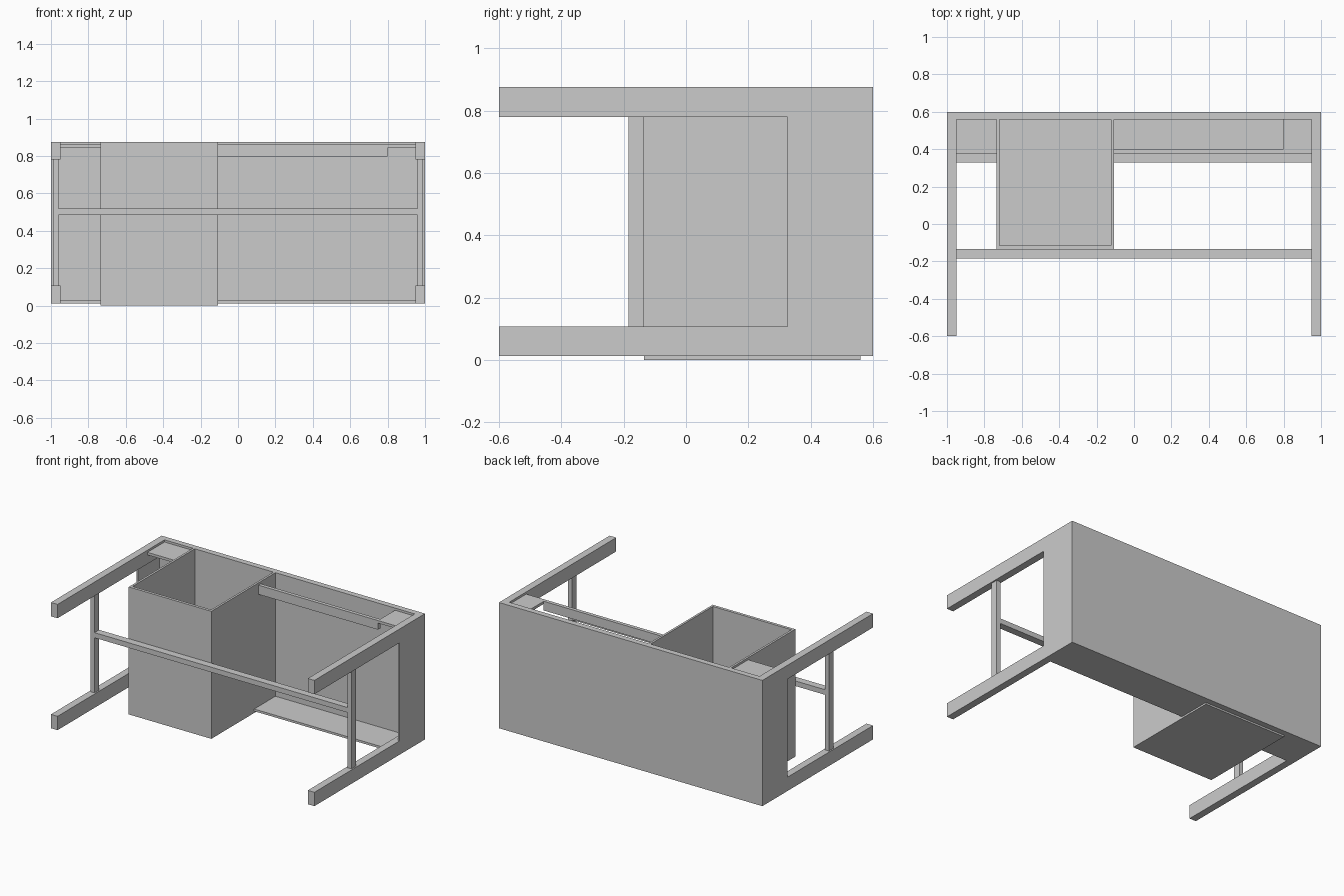
import bpy, bmesh

if "Cube" in bpy.data.objects:
    bpy.data.objects.remove(bpy.data.objects["Cube"])


def boxes(name, parts):
    """One mesh object from boxes given as (x0, x1, y0, y1, z0, z1)."""
    bm = bmesh.new()
    for x0, x1, y0, y1, z0, z1 in parts:
        vs = bmesh.ops.create_cube(bm, size=1)["verts"]
        for v in vs:
            v.co.x = x0 if v.co.x < 0 else x1
            v.co.y = y0 if v.co.y < 0 else y1
            v.co.z = z0 if v.co.z < 0 else z1
    me = bpy.data.meshes.new(name)
    bm.to_mesh(me)
    bm.free()
    ob = bpy.data.objects.new(name, me)
    bpy.context.collection.objects.link(ob)
    return ob


BOT, TOP = 0.012, 0.875      # cabinet frame
BX0, BX1 = -0.735, -0.108    # bin sides
BACK = 0.56                  # inner face of back panel
W = 0.015                    # sheet thickness

# Back panel
boxes("back_panel", [(-0.95, 0.95, BACK, 0.6, BOT, TOP)])

# Side frames: top and bottom arms, side panel, upright post
for side, s in (("left", -1), ("right", 1)):
    def span(a, b):
        return (a, b) if s > 0 else (-b, -a)
    for label, z0, z1 in (("lower", BOT, 0.107), ("upper", 0.78, TOP)):
        boxes(f"{side}_{label}_arm", [(*span(0.95, 1.0), -0.6, 0.6, z0, z1)])
    boxes(f"{side}_panel", [(*span(0.987, 1.0), 0.325, 0.6, 0.107, 0.78)])
    boxes(f"{side}_back_post", [(*span(0.95, 0.987), BACK, 0.6, 0.107, 0.78)])
    boxes(f"{side}_post", [(*span(0.96, 0.99), -0.185, -0.135, 0.107, 0.78)])

# Cross rail between the posts
boxes("cross_rail", [(-0.96, 0.96, -0.185, -0.135, 0.485, 0.52)])

# Open-topped bin against the back panel
boxes("bin", [
    (BX0, BX1, -0.135, BACK, 0.0, W),
    (BX0, BX1, -0.135, -0.115, W, TOP),
    (BX0, BX0 + W, -0.115, BACK, W, TOP),
    (BX1 - W, BX1, -0.115, BACK, W, TOP),
])

# Floor trays either side of the bin
boxes("floor_left", [(-0.95, BX0, 0.33, BACK, BOT, 0.027)])
boxes("floor_right", [(BX1, 0.95, 0.33, BACK, BOT, 0.027)])

# Recessed top plates and the rail in front of the opening
boxes("top_plate_left", [(-0.95, BX0, 0.375, BACK, 0.842, 0.86)])
boxes("top_plate_right", [(0.8, 0.95, 0.375, BACK, 0.842, 0.86)])
boxes("top_rail", [(BX1, 0.8, 0.375, 0.4, 0.797, 0.86)])
